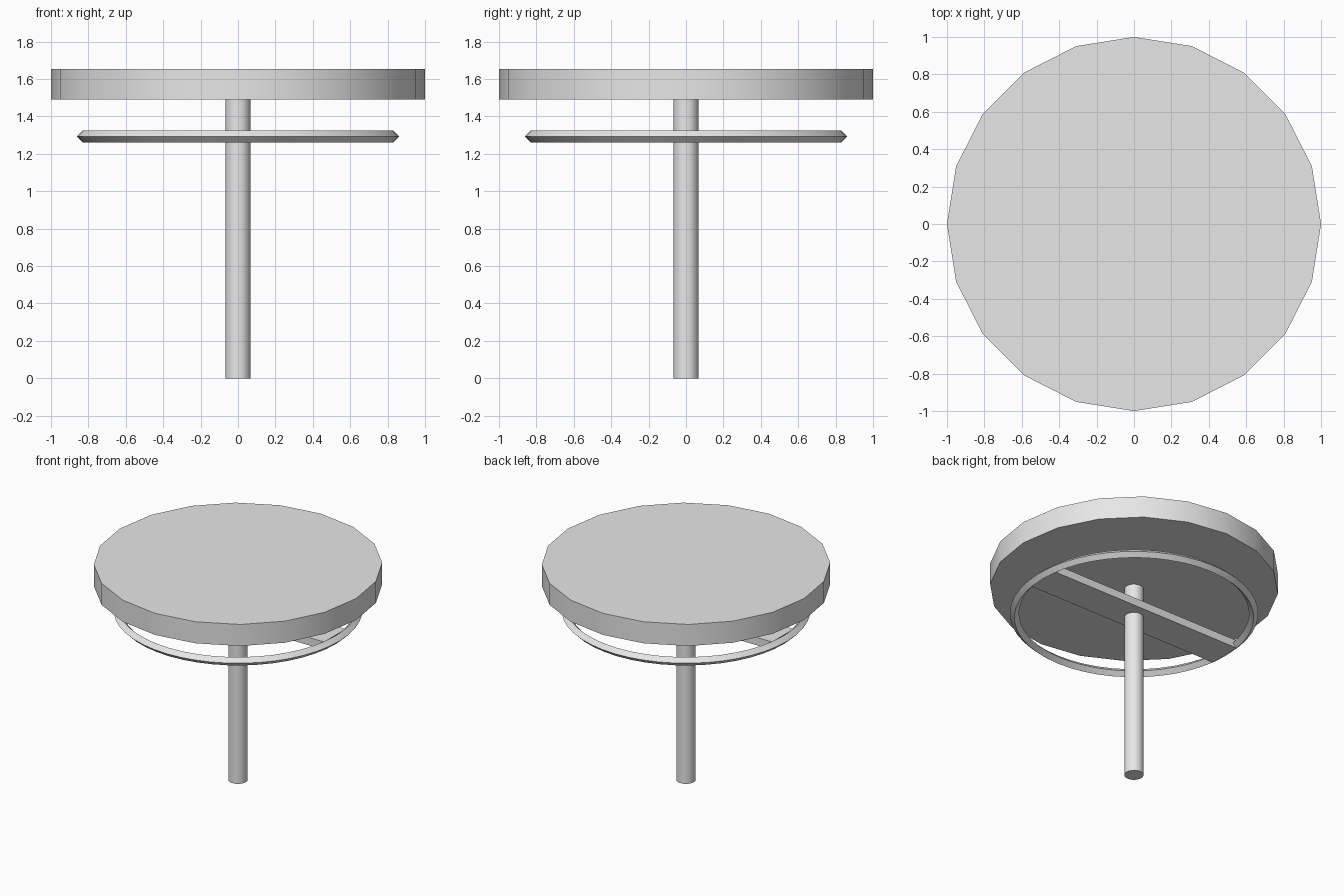
import bpy
import math

cube = bpy.data.objects.get("Cube")
if cube:
    bpy.data.objects.remove(cube, do_unlink=True)

# One plain grey for every part
GREY = (0.8, 0.8, 0.8, 1.0)
grey = bpy.data.materials.new("plain grey")
grey.use_nodes = True
grey.diffuse_color = GREY
grey.node_tree.nodes["Principled BSDF"].inputs["Base Color"].default_value = GREY

SEAT_BOTTOM, SEAT_TOP = 1.49, 1.655
RING_Z, RING_RADIUS, RING_TUBE = 1.294, 0.83, 0.032


def finish(name):
    """Name the active object, give it the material and shade it."""
    obj = bpy.context.object
    obj.name = obj.data.name = name
    obj.data.materials.append(grey)
    bpy.ops.object.shade_smooth_by_angle(angle=math.radians(30))
    return obj


def disc(name, radius, bottom, top, sides=20):
    bpy.ops.mesh.primitive_cylinder_add(
        vertices=sides, radius=radius, depth=top - bottom,
        location=(0, 0, (bottom + top) / 2))
    return finish(name)


# Round seat on a central post
disc("seat", 1.0, SEAT_BOTTOM, SEAT_TOP)
disc("post", 0.067, 0, SEAT_BOTTOM)

# Diamond-section ring under the seat
bpy.ops.mesh.primitive_torus_add(
    major_segments=48, minor_segments=4, major_radius=RING_RADIUS,
    minor_radius=RING_TUBE, location=(0, 0, RING_Z))
finish("ring")

# Flat bar joining the ring to the post
bpy.ops.mesh.primitive_cube_add(size=1, location=(0, 0, RING_Z))
bpy.context.object.scale = (1.64, 0.26, 0.06)
bpy.ops.object.transform_apply(location=False, rotation=False, scale=True)
finish("cross_bar")
